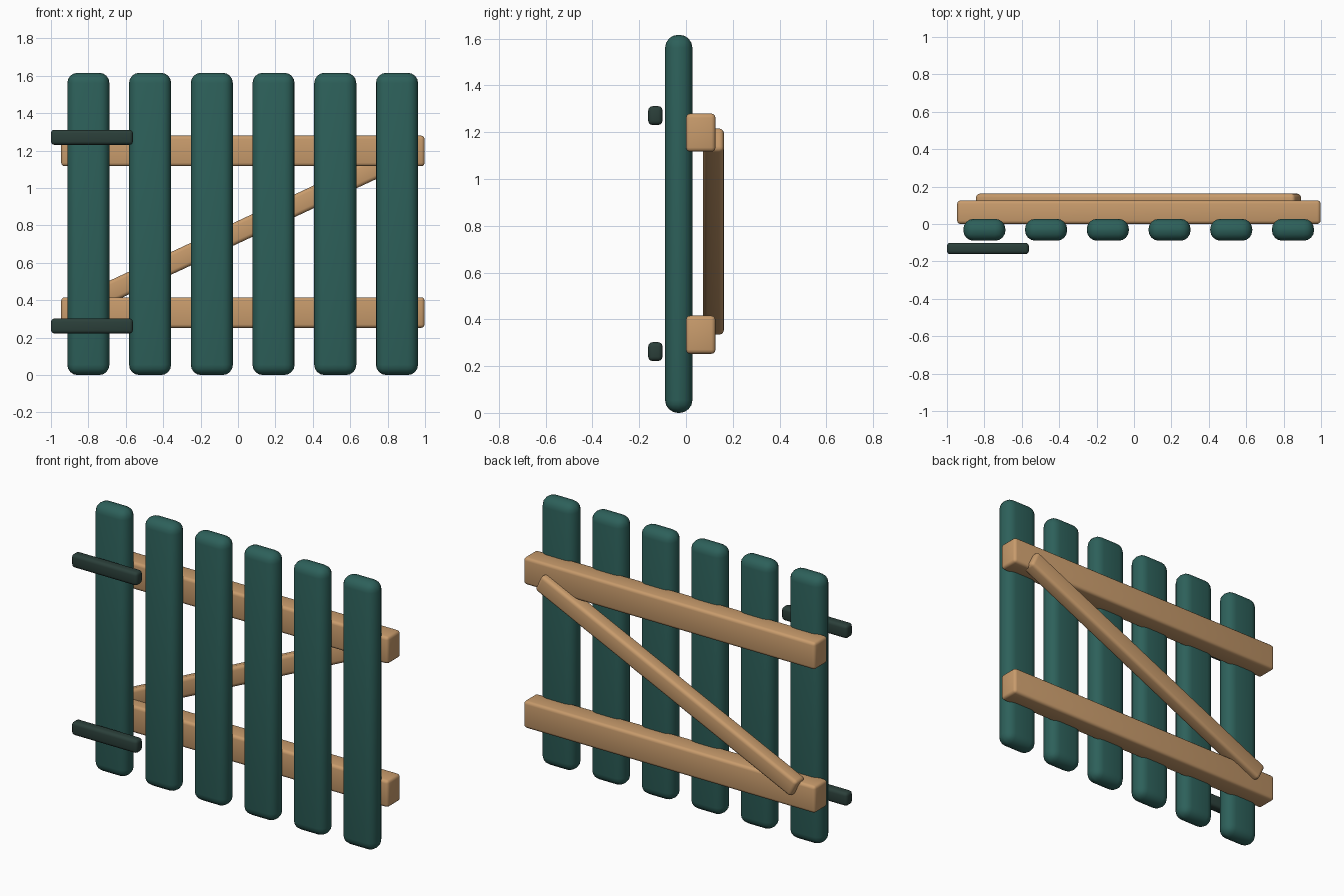
import bpy
import math

if "Cube" in bpy.data.objects:
    bpy.data.objects.remove(bpy.data.objects["Cube"])


def material(name, rgb):
    m = bpy.data.materials.new(name)
    m.diffuse_color = (*rgb, 1.0)
    m.use_nodes = True
    m.node_tree.nodes["Principled BSDF"].inputs["Base Color"].default_value = m.diffuse_color
    return m


TEAL = material("teal_paint", (0.026, 0.117, 0.102))
WOOD = material("bare_wood", (0.58, 0.33, 0.15))
IRON = material("dark_iron", (0.024, 0.050, 0.042))


def board(name, centre, size, mat, bevel, segments=3, tilt=0.0):
    """Rounded board, optionally tilted in the plane of the gate."""
    bpy.ops.mesh.primitive_cube_add(size=1, location=centre)
    ob = bpy.context.object
    ob.name = name
    ob.scale = size
    bpy.ops.object.transform_apply(location=False, rotation=False, scale=True)
    ob.rotation_euler.y = -tilt
    mod = ob.modifiers.new("rounded_edges", 'BEVEL')
    mod.width = bevel
    mod.segments = segments
    mod.limit_method = 'NONE'
    bpy.ops.object.modifier_apply(modifier=mod.name)
    ob.data.materials.append(mat)
    bpy.ops.object.shade_smooth_by_angle(angle=math.radians(35))
    return ob


# Upright pickets
for i in range(6):
    board(f"picket_{i + 1}", (-0.80 + 0.33 * i, -0.031, 0.808),
          (0.225, 0.117, 1.616), TEAL, 0.055, 4)

# Horizontal rails behind the pickets
for name, z in (("lower_rail", 0.334), ("upper_rail", 1.198)):
    board(name, (0.026, 0.063, z), (1.943, 0.126, 0.163), WOOD, 0.018)

# Diagonal brace
board("diagonal_brace", (0.024, 0.117, 0.775), (1.88, 0.09, 0.11),
      WOOD, 0.02, 3, math.radians(25))

# Hinge straps floating in front of the left picket
for name, z in (("lower_hinge", 0.262), ("upper_hinge", 1.271)):
    board(name, (-0.781, -0.131, z), (0.438, 0.061, 0.080), IRON, 0.018)
